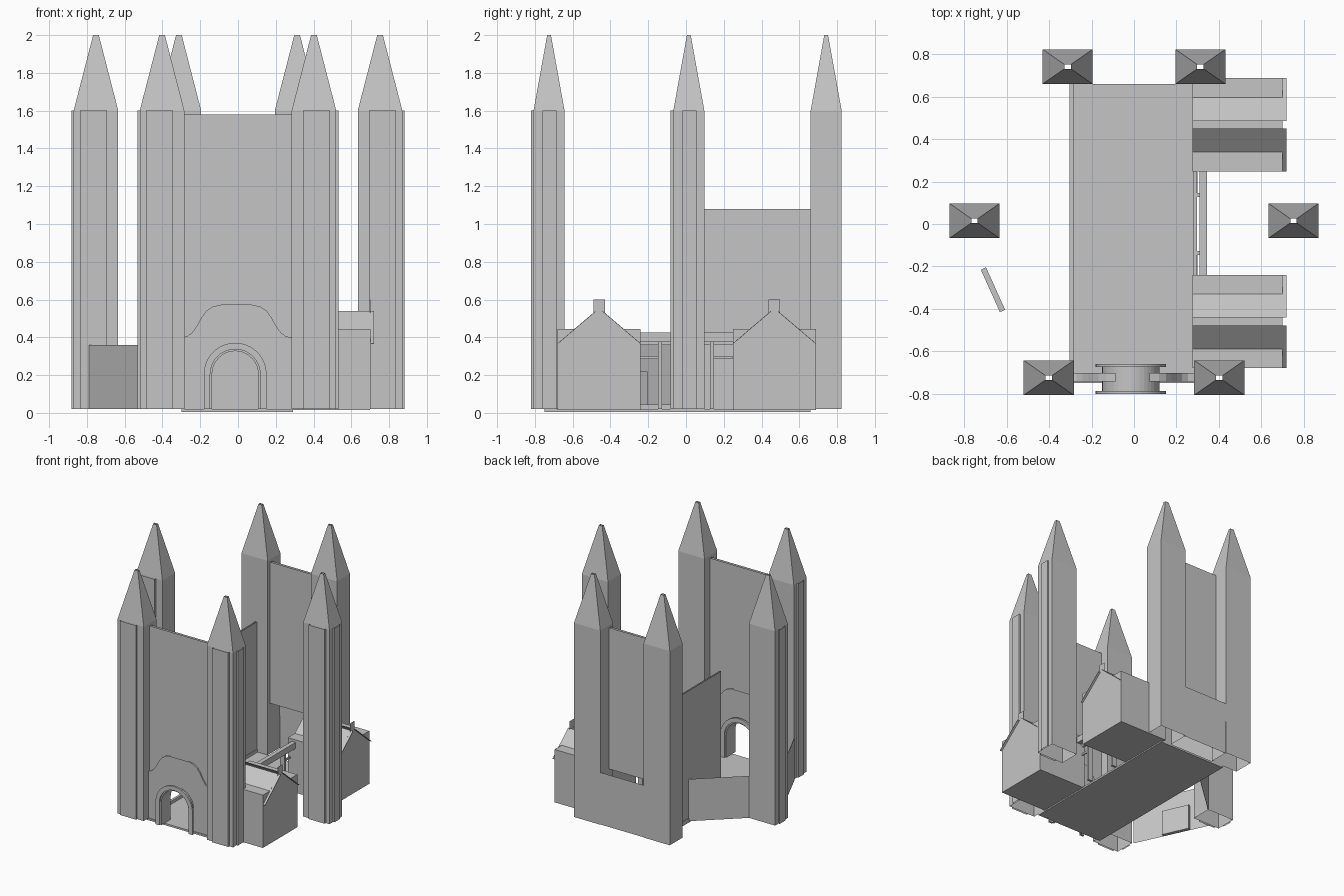
import bpy, bmesh, math
from mathutils import Vector

cube = bpy.data.objects.get("Cube")
if cube:
    bpy.data.objects.remove(cube)

stone = bpy.data.materials.new("grey_stone")
stone.use_nodes = True
GREY = (0.56, 0.56, 0.56, 1)
stone.diffuse_color = GREY
stone.node_tree.nodes["Principled BSDF"].inputs["Base Color"].default_value = GREY

FLOOR = 0.02


def finish(name, bm):
    mesh = bpy.data.meshes.new(name)
    bm.to_mesh(mesh)
    bm.free()
    mesh.materials.append(stone)
    obj = bpy.data.objects.new(name, mesh)
    bpy.context.collection.objects.link(obj)
    return obj


def prism(name, points, direction, hollow=False):
    """Extrude a flat outline; a hollow one has no level top or bottom."""
    bm = bmesh.new()
    face = bm.faces.new([bm.verts.new(p) for p in points])
    moved = bmesh.ops.extrude_face_region(bm, geom=[face], use_keep_orig=True)
    verts = [v for v in moved["geom"] if isinstance(v, bmesh.types.BMVert)]
    bmesh.ops.translate(bm, verts=verts, vec=direction)
    bmesh.ops.recalc_face_normals(bm, faces=bm.faces)
    if hollow:
        bm.normal_update()
        level = [f for f in bm.faces if abs(f.normal.z) > 0.999]
        bmesh.ops.delete(bm, geom=level, context='FACES')
    return finish(name, bm)


def box(name, x, y, z, hollow=False):
    corners = [(x[0], y[0], z[0]), (x[1], y[0], z[0]), (x[1], y[1], z[0]), (x[0], y[1], z[0])]
    return prism(name, corners, (0, 0, z[1] - z[0]), hollow)


def front_prism(name, outline, y0, y1, hollow=False):
    return prism(name, [(x, y0, z) for x, z in outline], (0, y1 - y0, 0), hollow)


def leaning_wall(name, start, end, top, thick=0.004, hollow=True):
    """Upright wall between two plan points."""
    a, b = Vector((*start, FLOOR)), Vector((*end, FLOOR))
    up = Vector((0, 0, top - FLOOR))
    side = (b - a).cross(up).normalized() * thick
    return prism(name, [p - side / 2 for p in (a, b, b + up, a + up)], side, hollow)


# Towers: open shells with steep pointed roofs
HALF_X, HALF_Y, EAVES, TIP = 0.118, 0.082, 1.6, 2.0


def tower(name, cx, cy, plates):
    bm = bmesh.new()
    rings = []
    for hx, hy, z in ((HALF_X, HALF_Y, FLOOR), (HALF_X, HALF_Y, EAVES), (0.015, 0.01, TIP)):
        rings.append([bm.verts.new((cx + sx * hx, cy + sy * hy, z))
                      for sx, sy in ((-1, -1), (1, -1), (1, 1), (-1, 1))])
    for low, high in zip(rings, rings[1:]):
        for i in range(4):
            j = (i + 1) % 4
            bm.faces.new((low[i], low[j], high[j], high[i]))
    finish(name, bm)
    if plates:
        s = math.copysign(1, cx)
        mid, front, outer = cx + s * 0.013, cy - HALF_Y, cx + s * HALF_X
        box(name + "_front_plate", (mid - 0.072, mid + 0.072), (front - 0.014, front),
            (FLOOR, EAVES), True)
        box(name + "_side_plate", sorted((outer, outer + s * 0.011)),
            (cy - 0.034, cy + 0.04), (FLOOR, EAVES), True)


for side, s in (("left", 1), ("right", -1)):
    tower("front_tower_" + side, s * 0.402, -0.725, True)
    tower("middle_tower_" + side, s * 0.752, 0.015, True)
    tower("back_tower_" + side, s * 0.313, 0.742, False)

# Hall floor and curb
box("hall_floor", (-0.3, 0.29), (-0.75, 0.66), (0.005, FLOOR))
box("hall_curb", (-0.305, -0.285), (-0.75, 0.66), (FLOOR, 0.045))

# Arched gate
GATE_X, SPRING = -0.015, 0.205


def arch(radius, steps=20):
    pts = [(GATE_X - radius, FLOOR)]
    for i in range(steps + 1):
        a = math.pi * (1 - i / steps)
        pts.append((GATE_X + radius * math.cos(a), SPRING + radius * math.sin(a)))
    return pts + [(GATE_X + radius, FLOOR)]


def arch_band(name, outer, inner, y0, y1):
    front_prism(name, arch(outer) + arch(inner)[::-1], y0, y1)


arch_band("gate_barrel", 0.135, 0.122, -0.79, -0.67)
arch_band("gate_front_rim", 0.166, 0.132, -0.802, -0.787)
arch_band("gate_back_rim", 0.166, 0.132, -0.675, -0.66)

# Front wall and its curved gable panel, both cut by the gate
opening = arch(0.125)
front_prism("front_wall", opening + [(0.285, FLOOR), (0.285, 1.58), (-0.285, 1.58), (-0.285, FLOOR)],
            -0.732, -0.712, True)
half_curve = [(0.29, 0.40), (0.262, 0.405), (0.235, 0.425), (0.21, 0.46), (0.185, 0.505),
              (0.16, 0.54), (0.125, 0.563), (0.08, 0.573)]
right_half = [(x - 0.008, z) for x, z in half_curve]
left_half = [(-x - 0.008, z) for x, z in reversed(half_curve)]
front_prism("front_gable_panel",
            opening + [(0.282, FLOOR)] + right_half + left_half + [(-0.285, FLOOR)],
            -0.742, -0.702, True)

# Back wall, low back screen with its band, and tall side wall
box("back_wall", (-0.285, 0.285), (0.69, 0.71), (0.43, 1.58), True)
box("back_screen", (-0.2, 0.2), (0.816, 0.82), (FLOOR, 0.285), True)
box("back_screen_band", (-0.2, 0.2), (0.814, 0.822), (0.285, 0.44), True)
box("tall_side_wall", (-0.302, -0.29), (-0.02, 0.66), (FLOOR, 1.08), True)

# Angled outer walls with a door
leaning_wall("front_angled_wall", (-0.53, -0.635), (-0.79, -0.075), 0.36)
leaning_wall("back_angled_wall", (-0.64, 0.09), (-0.3, 0.4), 0.36)
leaning_wall("side_door", (-0.62, -0.41), (-0.71, -0.21), 0.22, 0.027, False)

# Side houses: flat tops, gable with a chimney, overhanging roof slabs
INNER, OUTER, PARAPET, HALF = 0.275, 0.70, 0.445, 0.22
GABLE = [(HALF, FLOOR), (HALF, PARAPET), (0.13, PARAPET), (0.03, 0.53), (0.03, 0.6)]


def house(name, cy):
    box(name + "_body", (INNER, OUTER), (cy - HALF, cy + HALF), (0.015, PARAPET))
    outline = [(-y, z) for y, z in GABLE] + [(y, z) for y, z in reversed(GABLE)]
    prism(name + "_gable", [(OUTER, cy + y, z) for y, z in outline], (0.002, 0, 0), True)
    for side, s in (("front", -1), ("back", 1)):
        slab = [(0.018, 0.54), (HALF, 0.368), (HALF, 0.364), (0.018, 0.536)]
        prism(name + "_roof_" + side, [(INNER, cy + s * dy, z) for dy, z in slab],
              (0.72 - INNER, 0, 0))


house("front_house", -0.46)
house("back_house", 0.468)

# Colonnade between the houses
box("colonnade_beam", (0.31, 0.345), (-0.24, 0.248), (0.375, 0.425))
box("colonnade_inner_beam", (0.28, 0.298), (-0.24, 0.248), (0.36, 0.375))
for i, y in enumerate((-0.137, 0.137)):
    box(f"colonnade_post_{i}", (0.29, 0.33), (y - 0.01, y + 0.01), (FLOOR, 0.375))
    end = math.copysign(0.245, y)
    box(f"colonnade_rail_{i}", (0.29, 0.30), sorted((y, end)), (0.285, 0.3))
